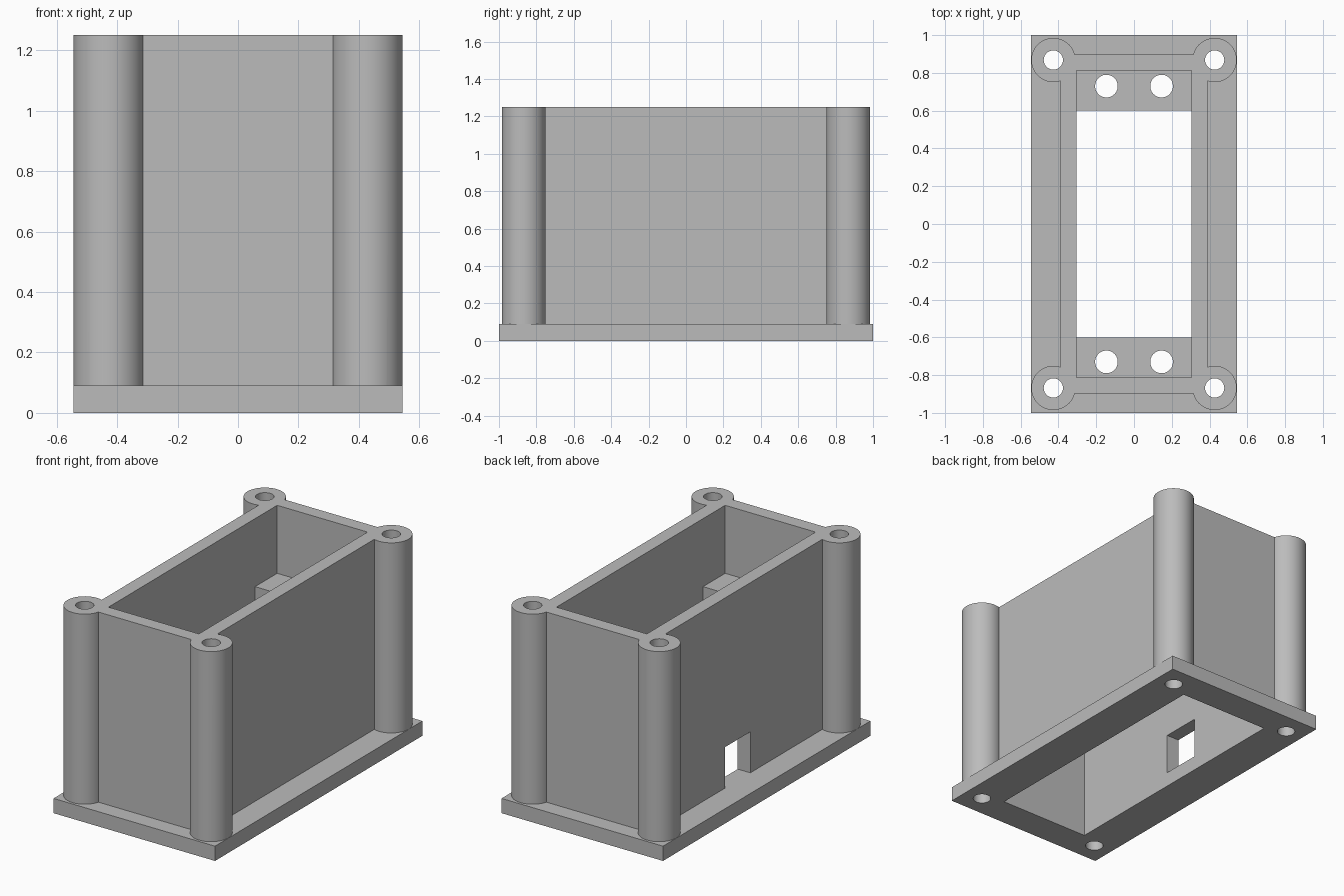
import bpy
import math

if "Cube" in bpy.data.objects:
    bpy.data.objects.remove(bpy.data.objects["Cube"], do_unlink=True)

HALF_X, HEIGHT, PLATE = 0.545, 1.25, 0.09
POST_X, POST_Y, POST_R = 0.427, 0.868, 0.117
IN_X, IN_Y = 0.305, 0.813
CORNERS = [(sx, sy) for sx in (-1, 1) for sy in (-1, 1)]

grey = bpy.data.materials.new("plain grey")
grey.use_nodes = True
colour = (0.5, 0.5, 0.5, 1)
grey.diffuse_color = colour
grey.node_tree.nodes["Principled BSDF"].inputs["Base Color"].default_value = colour


def finish(name):
    ob = bpy.context.object
    ob.name = name
    ob.data.materials.append(grey)
    bpy.ops.object.transform_apply(location=True, rotation=False, scale=True)
    return ob


def box(name, x0, x1, y0, y1, z0, z1):
    bpy.ops.mesh.primitive_cube_add(
        size=1, location=((x0 + x1) / 2, (y0 + y1) / 2, (z0 + z1) / 2))
    bpy.context.object.scale = (x1 - x0, y1 - y0, z1 - z0)
    return finish(name)


def rod(name, x, y, r, z0, z1, sides=48):
    bpy.ops.mesh.primitive_cylinder_add(
        vertices=sides, radius=r, depth=z1 - z0, location=(x, y, (z0 + z1) / 2))
    return finish(name)


def combine(target, tool, operation):
    mod = target.modifiers.new(operation.lower(), "BOOLEAN")
    mod.operation, mod.solver, mod.object = operation, "EXACT", tool
    tool.hide_render = True
    bpy.context.view_layer.objects.active = target
    bpy.ops.object.modifier_apply(modifier=mod.name)
    bpy.data.objects.remove(tool, do_unlink=True)


# Base plate and rectangular shell
housing = box("housing", -HALF_X, HALF_X, -1, 1, 0, PLATE)
combine(housing, box("shell", -0.39, 0.39, -0.898, 0.898, PLATE / 2, HEIGHT), "UNION")

# Round corner posts
for sx, sy in CORNERS:
    post = rod("corner_post", sx * POST_X, sy * POST_Y, POST_R, PLATE / 2, HEIGHT, 64)
    combine(housing, post, "UNION")

# Open cavity through the full height
combine(housing, box("cavity", -IN_X, IN_X, -IN_Y, IN_Y, -0.1, 1.4), "DIFFERENCE")

# Mounting ledges across both ends of the cavity
for side in (-1, 1):
    near, far = sorted((side * 0.6, side * (IN_Y + 0.03)))
    ledge = box("mounting_ledge", -IN_X - 0.03, IN_X + 0.03, near, far, 0.65, 0.835)
    combine(housing, ledge, "UNION")

# Bolt holes through the posts and screw holes through the ledges
for sx, sy in CORNERS:
    combine(housing, rod("bolt_hole", sx * POST_X, sy * POST_Y, 0.051, -0.1, 1.4), "DIFFERENCE")
    combine(housing, rod("screw_hole", sx * 0.146, sy * 0.73, 0.06, 0.5, 1), "DIFFERENCE")

# Cable window in one long wall
combine(housing, box("cable_window", -0.5, -0.25, -0.063, 0.182, PLATE, 0.34), "DIFFERENCE")

# Smooth posts and holes, crisp edges elsewhere
bpy.ops.object.select_all(action="DESELECT")
housing.select_set(True)
bpy.context.view_layer.objects.active = housing
bpy.ops.object.shade_smooth_by_angle(angle=math.radians(30))
